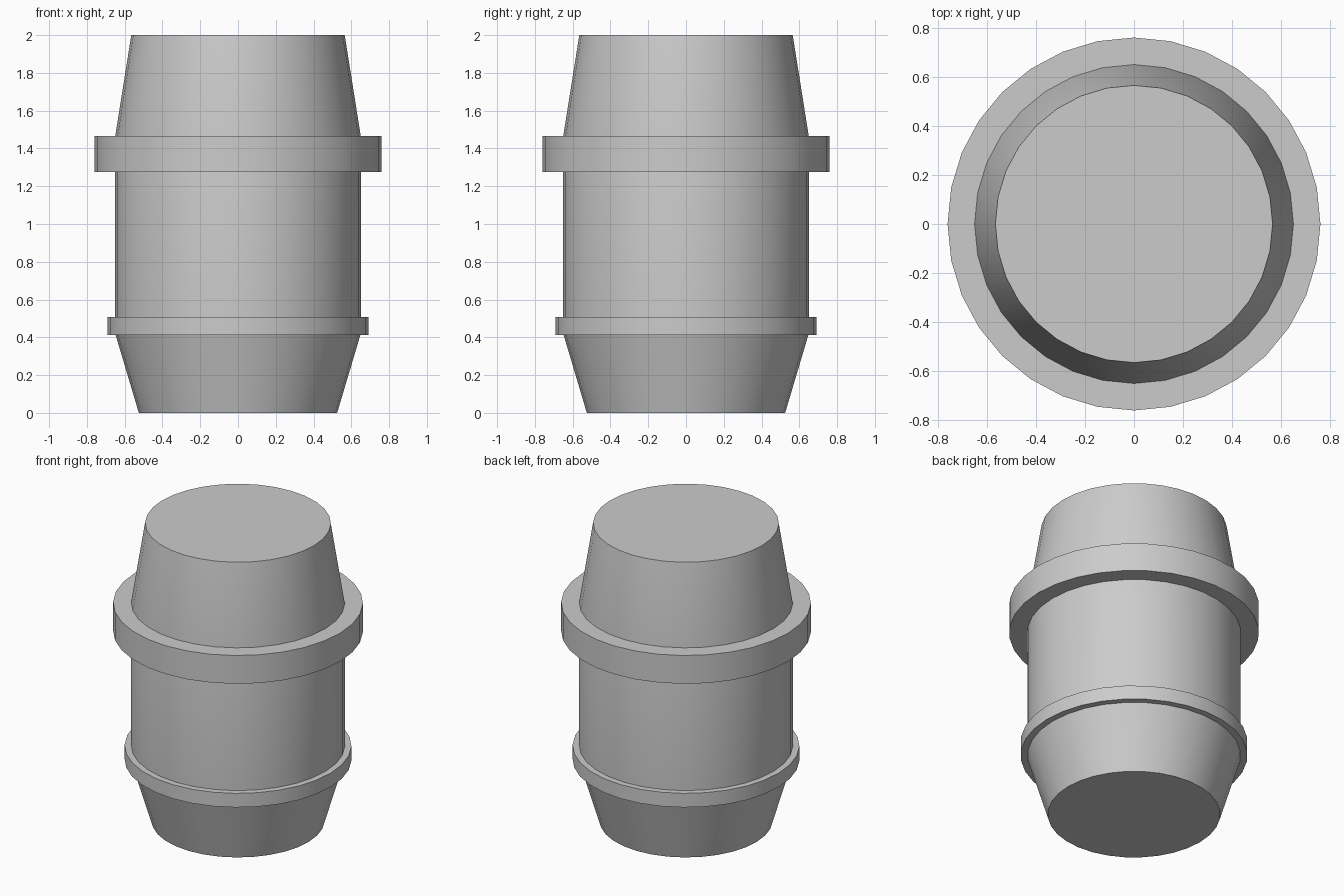
import bpy, bmesh
from math import sin, cos, pi, radians

SIDES = 32

cube = bpy.data.objects.get("Cube")
if cube:
    bpy.data.objects.remove(cube, do_unlink=True)

grey = bpy.data.materials.new("plain grey")
grey.use_nodes = True
colour = (0.6, 0.6, 0.6, 1)
grey.diffuse_color = colour
grey.node_tree.nodes["Principled BSDF"].inputs["Base Color"].default_value = colour


def lathe(name, profile, ring=False):
    """Turn (radius, height) points about z; cap the ends, or close into a ring."""
    bm = bmesh.new()
    loops = [[bm.verts.new((r * cos(2 * pi * i / SIDES), r * sin(2 * pi * i / SIDES), z))
              for i in range(SIDES)] for r, z in profile]
    pairs = list(zip(loops, loops[1:]))
    if ring:
        pairs.append((loops[-1], loops[0]))
    else:
        bm.faces.new(loops[0])
        bm.faces.new(loops[-1])
    for low, high in pairs:
        for i in range(SIDES):
            j = (i + 1) % SIDES
            bm.faces.new((low[i], low[j], high[j], high[i]))
    bmesh.ops.recalc_face_normals(bm, faces=bm.faces)
    mesh = bpy.data.meshes.new(name)
    bm.to_mesh(mesh)
    bm.free()
    mesh.materials.append(grey)
    obj = bpy.data.objects.new(name, mesh)
    bpy.context.collection.objects.link(obj)
    bpy.ops.object.select_all(action='DESELECT')
    obj.select_set(True)
    bpy.context.view_layer.objects.active = obj
    bpy.ops.object.shade_smooth_by_angle(angle=radians(14))
    return obj


def band(name, radius, bottom, top, inner=0.6):
    """Square-edged hoop set into the body."""
    return lathe(name, [(inner, bottom), (radius, bottom), (radius, top), (inner, top)], ring=True)


# Body: tapered foot, straight middle, tapered top
lathe("body", [(0.525, 0), (0.648, 0.413), (0.65, 0.507), (0.65, 1.465), (0.565, 2)])

# Hoops
band("lower_band", 0.69, 0.413, 0.507)
band("upper_collar", 0.76, 1.275, 1.465)
